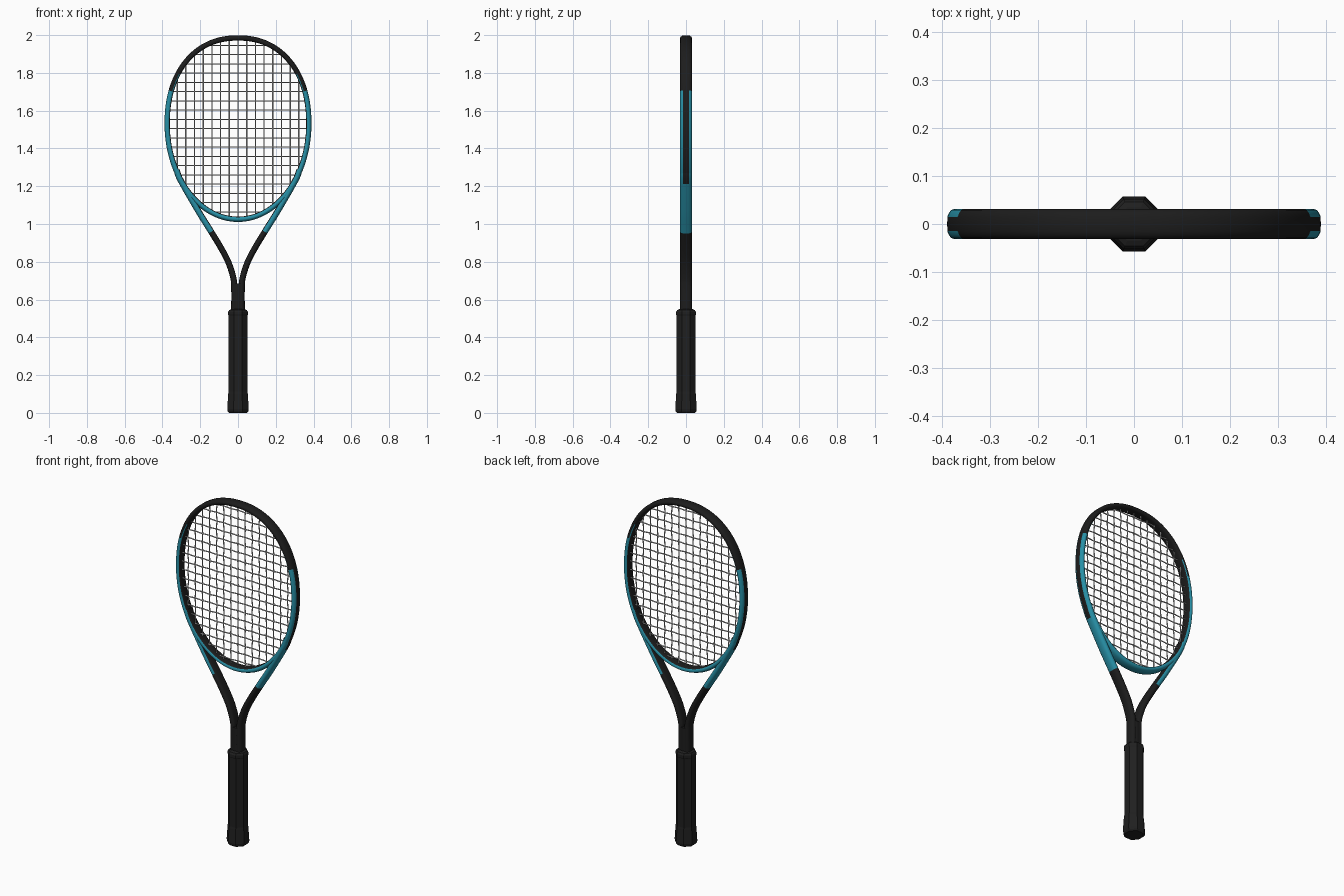
import bpy, bmesh, math
from mathutils import Vector

cube = bpy.data.objects.get("Cube")
if cube:
    bpy.data.objects.remove(cube, do_unlink=True)


def material(name, r, g, b):
    m = bpy.data.materials.new(name)
    m.use_nodes = True
    m.diffuse_color = (r, g, b, 1)
    m.node_tree.nodes["Principled BSDF"].inputs["Base Color"].default_value = (r, g, b, 1)
    return m


BLACK = material("frame black", 0.012, 0.012, 0.012)
TEAL = material("frame teal", 0.021, 0.28, 0.385)
GRIP = material("grip charcoal", 0.014, 0.014, 0.014)
STRING = material("string pale grey", 0.6, 0.6, 0.6)

# Head: egg-shaped centreline, fuller above its widest point
CZ, HALF_W = 1.53, 0.375
UPPER, LOWER = (0.455, 2.2), (0.505, 2.0)  # half height, roundness exponent

# Frame section (outward offset, depth), listed for positive depth
HALF = [(0.014, 0), (0.0138, 0.015), (0.0105, 0.023), (0.006, 0.029), (0, 0.031),
        (-0.006, 0.0295), (-0.0105, 0.0268), (-0.013, 0.021), (-0.014, 0.014), (-0.014, 0)]
SECTION = HALF + [(u, -y) for u, y in HALF[-2:0:-1]]


def finish(name, bm, mats, smooth=True):
    bmesh.ops.recalc_face_normals(bm, faces=bm.faces)
    mesh = bpy.data.meshes.new(name)
    bm.to_mesh(mesh)
    bm.free()
    for m in mats:
        mesh.materials.append(m)
    ob = bpy.data.objects.new(name, mesh)
    bpy.context.collection.objects.link(ob)
    if smooth:
        bpy.ops.object.select_all(action='DESELECT')
        ob.select_set(True)
        bpy.context.view_layer.objects.active = ob
        bpy.ops.object.shade_smooth_by_angle(angle=math.radians(40))


def sweep(name, path, section, closed=False, is_teal=None, flip=1):
    """Sweep the section along a path in the XZ plane, colouring faces by rule."""
    bm = bmesh.new()
    n, k = len(path), len(section)
    rings = []
    for i, p in enumerate(path):
        a = path[(i - 1) % n] if closed else path[max(i - 1, 0)]
        b = path[(i + 1) % n] if closed else path[min(i + 1, n - 1)]
        t = (b - a).normalized()
        out = Vector((t.y, -t.x)) * flip
        rings.append([bm.verts.new((p.x + out.x * u, y, p.y + out.y * u)) for u, y in section])
    for i in range(n if closed else n - 1):
        r, s = rings[i], rings[(i + 1) % n]
        z = (path[i].y + path[(i + 1) % n].y) / 2
        for j in range(k):
            l = (j + 1) % k
            f = bm.faces.new((r[j], r[l], s[l], s[j]))
            u = (section[j][0] + section[l][0]) / 2
            y = abs(section[j][1] + section[l][1]) / 2
            f.material_index = int(bool(is_teal and is_teal(z, u, y)))
    if not closed:
        bm.faces.new(rings[0])
        bm.faces.new(rings[-1])
    finish(name, bm, [BLACK, TEAL])


# Frame colours: black crown, inner channel and side strips; teal elsewhere
def frame_teal(z, u, y):
    if u < 0 and y < 0.027:
        return False
    if u > 0 and y < 0.015 and z > 1.22:
        return False
    return z < (1.8 if u < -0.007 else 1.705) and z > 0.96


def hoop_point(a):
    c, s = math.cos(a), math.sin(a)
    h, p = UPPER if s > 0 else LOWER
    return Vector((math.copysign(HALF_W * abs(c) ** (2 / p), c),
                   CZ + math.copysign(h * abs(s) ** (2 / p), s)))


SEGS = 240
sweep("head_hoop", [hoop_point(2 * math.pi * (i + 0.5) / SEGS) for i in range(SEGS)],
      SECTION, True, frame_teal)


# Throat arms: smooth path from the hoop down into the shaft
def smooth_path(pts, steps=12):
    pts = [Vector(p) for p in pts]
    ext = [2 * pts[0] - pts[1]] + pts + [2 * pts[-1] - pts[-2]]
    res = []
    for a, b, c, d in zip(ext, ext[1:], ext[2:], ext[3:]):
        for s in range(steps):
            t = s / steps
            res.append(0.5 * (2 * b + (c - a) * t + (2 * a - 5 * b + 4 * c - d) * t ** 2
                              + (3 * b - a - 3 * c + d) * t ** 3))
    return res + [pts[-1]]


arm = smooth_path([(0.325, 1.285), (0.303, 1.23), (0.214, 1.075), (0.152, 0.975), (0.094, 0.88),
                   (0.052, 0.8), (0.026, 0.72), (0.02, 0.66), (0.02, 0.52)])
ARM_SECTION = [(u * 1.15, y) for u, y in SECTION]
for side, label in ((1, "left"), (-1, "right")):
    sweep("throat_arm_" + label, [Vector((p.x * side, p.y)) for p in arm], ARM_SECTION,
          is_teal=frame_teal, flip=-side)

# Shaft between the arms and the grip
sweep("shaft", [Vector((0, 0.5)), Vector((0, 0.685))], [(u * 2.5, y) for u, y in SECTION])

# Octagonal grip with flared butt cap: (flat-to-centre distance, height)
GRIP_PROFILE = [(0.048, 0), (0.055, 0.008), (0.057, 0.02), (0.052, 0.1), (0.050, 0.112),
                (0.050, 0.515), (0.052, 0.52), (0.052, 0.535), (0.046, 0.545), (0.034, 0.55)]
bm = bmesh.new()
rings = []
for d, z in GRIP_PROFILE:
    r = d / math.cos(math.pi / 8)
    rings.append([bm.verts.new((r * math.cos((j + 0.5) * math.pi / 4),
                                r * math.sin((j + 0.5) * math.pi / 4), z)) for j in range(8)])
for r, s in zip(rings, rings[1:]):
    for j in range(8):
        bm.faces.new((r[j], r[(j + 1) % 8], s[(j + 1) % 8], s[j]))
bm.faces.new(rings[0])
bm.faces.new(rings[-1])
finish("grip", bm, [GRIP], smooth=False)

# Woven string bed
MAINS = [0.046 * i for i in range(-7, 8)]
CROSSES = [1.505 + 0.049 * i for i in range(-9, 10)]
WEAVE = 0.0025


def string_set(name, lines):
    cu = bpy.data.curves.new(name, 'CURVE')
    cu.dimensions = '3D'
    cu.bevel_depth = 0.0033
    cu.bevel_resolution = 1
    for pts in lines:
        sp = cu.splines.new('POLY')
        sp.points.add(len(pts) - 1)
        for p, co in zip(sp.points, pts):
            p.co = (*co, 1)
    cu.materials.append(STRING)
    ob = bpy.data.objects.new(name, cu)
    bpy.context.collection.objects.link(ob)
    bpy.ops.object.select_all(action='DESELECT')
    ob.select_set(True)
    bpy.context.view_layer.objects.active = ob
    bpy.ops.object.convert(target='MESH')


def reach_z(x, shape):
    h, p = shape
    return h * (1 - abs(x / HALF_W) ** p) ** (1 / p)


def reach_x(z):
    h, p = UPPER if z > CZ else LOWER
    return HALF_W * (1 - abs((z - CZ) / h) ** p) ** (1 / p)


def weave(i, j):
    return WEAVE * (-1) ** (i + j)


main_lines, cross_lines = [], []
for i, x in enumerate(MAINS):
    mid = [(x, weave(i, j), z) for j, z in enumerate(CROSSES) if abs(x) < reach_x(z) - 0.01]
    main_lines.append([(x, 0, CZ - reach_z(x, LOWER))] + mid + [(x, 0, CZ + reach_z(x, UPPER))])
for j, z in enumerate(CROSSES):
    w = reach_x(z)
    mid = [(x, -weave(i, j), z) for i, x in enumerate(MAINS) if abs(x) < w - 0.01]
    cross_lines.append([(-w, 0, z)] + mid + [(w, 0, z)])
string_set("main_strings", main_lines)
string_set("cross_strings", cross_lines)
